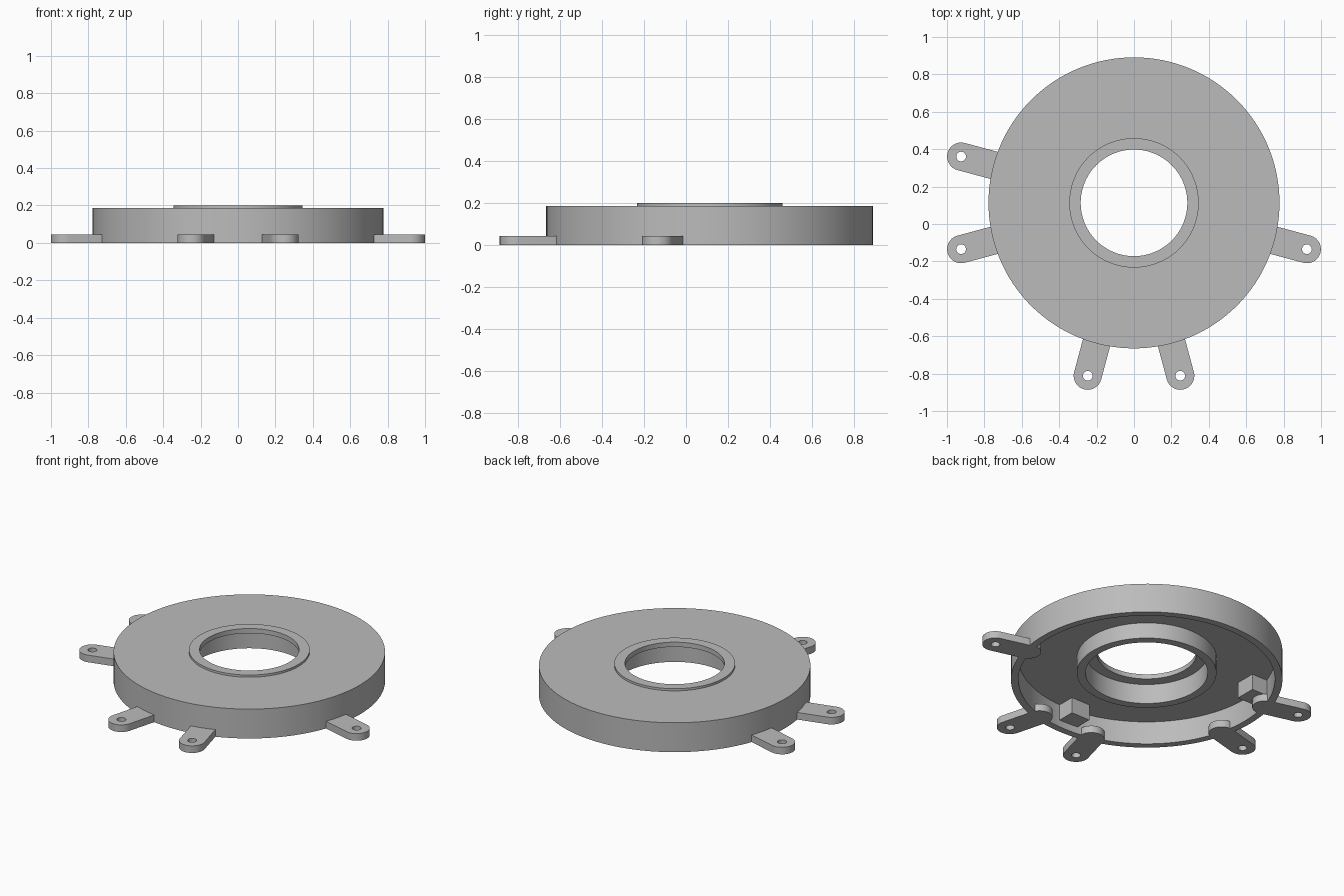
import bpy, bmesh
from math import cos, sin, pi, radians
from mathutils import Matrix, Vector

CENTRE = Vector((0, 0.113, 0))   # axis of the round housing
SEGMENTS = 128

cube = bpy.data.objects.get("Cube")
if cube:
    bpy.data.objects.remove(cube, do_unlink=True)

grey = bpy.data.materials.new("plain_grey")
grey.use_nodes = True
grey.diffuse_color = (0.5, 0.5, 0.5, 1)
grey.node_tree.nodes["Principled BSDF"].inputs["Base Color"].default_value = grey.diffuse_color


def finish(name, bm, smooth=True):
    """Turn a bmesh into a shaded grey object."""
    bmesh.ops.recalc_face_normals(bm, faces=bm.faces)
    mesh = bpy.data.meshes.new(name)
    bm.to_mesh(mesh)
    bm.free()
    mesh.materials.append(grey)
    obj = bpy.data.objects.new(name, mesh)
    bpy.context.collection.objects.link(obj)
    obj.location = CENTRE
    if smooth:
        bpy.ops.object.select_all(action='DESELECT')
        obj.select_set(True)
        bpy.context.view_layer.objects.active = obj
        bpy.ops.object.shade_smooth_by_angle(angle=radians(30))
    return obj


def loop(bm, points):
    """Closed loop of edges through the points."""
    verts = [bm.verts.new(p) for p in points]
    return [bm.edges.new((a, b)) for a, b in zip(verts, verts[1:] + verts[:1])]


def arc(cx, radius, start, sweep, steps):
    return [(cx + radius * cos(start + sweep * i / steps),
             radius * sin(start + sweep * i / steps), 0) for i in range(steps + 1)]


# Housing: hollow cap with outer wall, raised lip and stepped central boss
profile = [(0.285, 0.2), (0.346, 0.2), (0.346, 0.186), (0.778, 0.186),
           (0.778, 0), (0.735, 0), (0.735, 0.145), (0.4, 0.145),
           (0.4, 0.045), (0.35, 0.045), (0.35, 0.17), (0.285, 0.17)]
bm = bmesh.new()
edges = loop(bm, [(r, 0, z) for r, z in profile])
bmesh.ops.spin(bm, geom=edges, axis=(0, 0, 1), cent=(0, 0, 0),
               angle=2 * pi, steps=SEGMENTS, use_merge=True)
bmesh.ops.remove_doubles(bm, verts=bm.verts, dist=0.0001)
finish("housing", bm)


# Mounting tabs: rounded strips with a screw hole, passing through the wall
def mounting_tab(name, angle):
    bm = bmesh.new()
    outline = arc(0.957, 0.075, -pi / 2, pi, 20) + arc(0.75, 0.075, pi / 2, pi, 20)
    hole = arc(0.957, 0.026, 0, 2 * pi, 24)[:-1]
    edges = loop(bm, outline) + loop(bm, hole)
    bmesh.ops.triangle_fill(bm, edges=edges, use_beauty=True)
    raised = bmesh.ops.extrude_face_region(bm, geom=bm.faces[:])["geom"]
    bmesh.ops.translate(bm, vec=(0, 0, 0.045),
                        verts=[v for v in raised if isinstance(v, bmesh.types.BMVert)])
    bm.transform(Matrix.Rotation(radians(angle), 4, 'Z'))
    finish(name, bm)


for name, angle in (("left_tab", -15), ("front_left_tab", -75), ("front_right_tab", -105),
                    ("right_front_tab", 195), ("right_back_tab", 165)):
    mounting_tab(name, angle)

# Blocks under the top plate, set against the wall
for name, x, y in (("front_block", -0.03, -0.69), ("right_block", -0.65, 0.18)):
    bm = bmesh.new()
    bmesh.ops.create_cube(bm, size=1, matrix=Matrix.Translation((x, y, 0.1))
                          @ Matrix.Diagonal((0.13, 0.13, 0.11, 1)))
    finish(name, bm, smooth=False)
